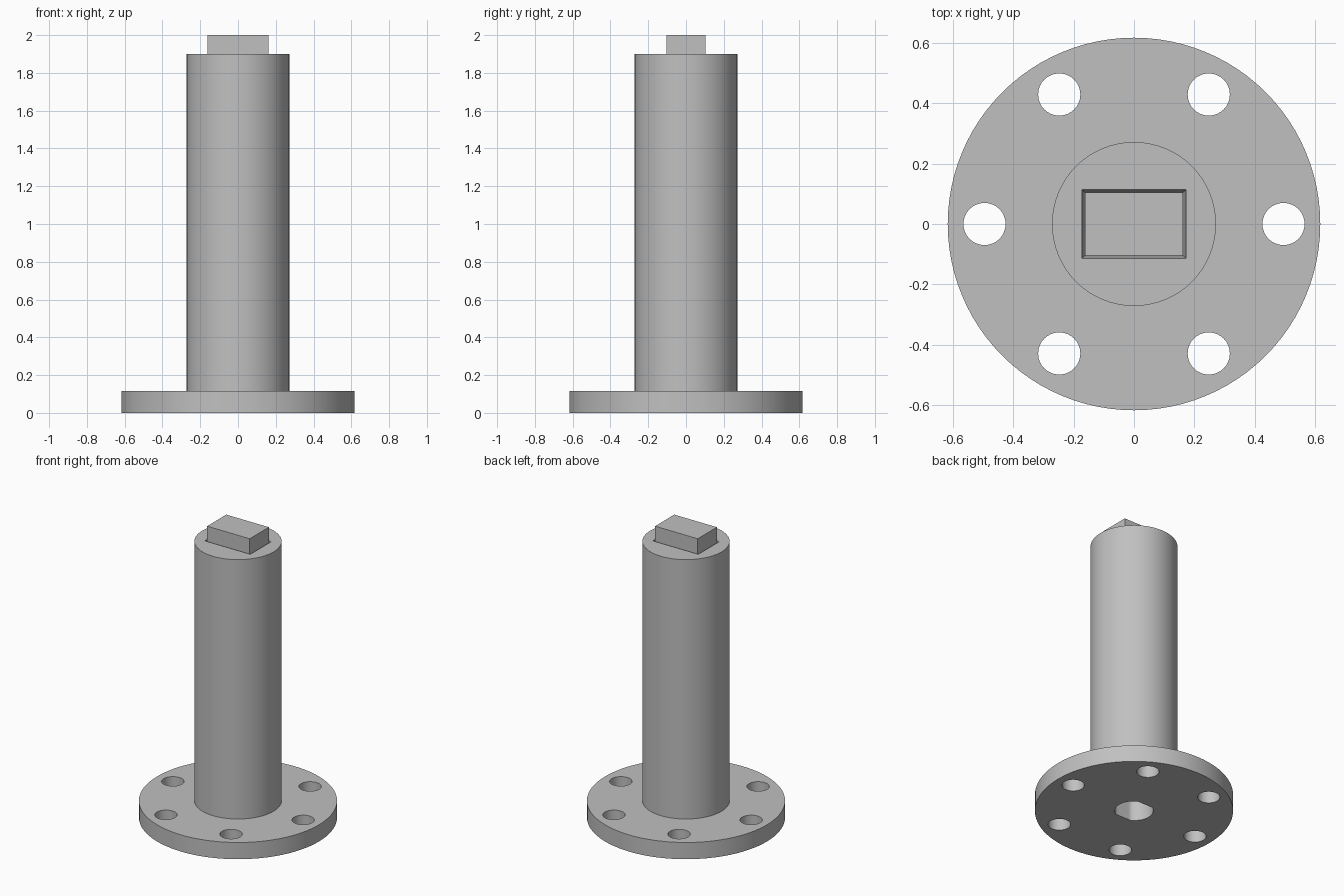
import bpy, bmesh, math
from mathutils import Vector

if "Cube" in bpy.data.objects:
    bpy.data.objects.remove(bpy.data.objects["Cube"], do_unlink=True)

FLANGE_R, FLANGE_H = 0.618, 0.115
COLUMN_R, COLUMN_TOP = 0.272, 1.9
BORE_R, BORE_FLAT, BORE_TOP = 0.12, 0.105, 0.5

grey = bpy.data.materials.new("plain grey")
grey.use_nodes = True
colour = (0.53, 0.53, 0.53, 1)
grey.diffuse_color = colour
grey.node_tree.nodes["Principled BSDF"].inputs["Base Color"].default_value = colour


def circle(radius, sides, cx=0, cy=0):
    return [(cx + radius * math.cos(math.tau * i / sides),
             cy + radius * math.sin(math.tau * i / sides)) for i in range(sides)]


def rectangle(hx, hy):
    return [(-hx, -hy), (hx, -hy), (hx, hy), (-hx, hy)]


def loft(name, lower, z0, upper, z1):
    """Closed solid between two outlines with the same point count."""
    bm = bmesh.new()
    a = [bm.verts.new((x, y, z0)) for x, y in lower]
    b = [bm.verts.new((x, y, z1)) for x, y in upper]
    n = len(a)
    bm.faces.new(a[::-1])
    bm.faces.new(b)
    for i in range(n):
        j = (i + 1) % n
        bm.faces.new((a[i], a[j], b[j], b[i]))
    mesh = bpy.data.meshes.new(name)
    bm.to_mesh(mesh)
    bm.free()
    obj = bpy.data.objects.new(name, mesh)
    bpy.context.collection.objects.link(obj)
    mesh.materials.append(grey)
    return obj


def prism(name, outline, z0, z1):
    return loft(name, outline, z0, outline, z1)


def cut(target, cutters):
    for cutter in cutters:
        cutter.hide_render = True
        mod = target.modifiers.new("cut", "BOOLEAN")
        mod.operation = "DIFFERENCE"
        mod.solver = "EXACT"
        mod.object = cutter
    bpy.context.view_layer.update()
    evaluated = target.evaluated_get(bpy.context.evaluated_depsgraph_get())
    mesh = bpy.data.meshes.new_from_object(evaluated)
    target.modifiers.clear()
    target.data = mesh


def smooth(obj):
    bpy.ops.object.select_all(action="DESELECT")
    obj.select_set(True)
    bpy.context.view_layer.objects.active = obj
    bpy.ops.object.shade_smooth_by_angle(angle=math.radians(30))


# Main solids
flange = prism("flange", circle(FLANGE_R, 96), 0, FLANGE_H)
column = prism("column", circle(COLUMN_R, 64), FLANGE_H, COLUMN_TOP)
block = prism("top_block", rectangle(0.162, 0.104), COLUMN_TOP - 0.12, 2.0)

# Round bore with two flats, open at the underside
flat_sided = [(x, max(-BORE_FLAT, min(BORE_FLAT, y))) for x, y in circle(BORE_R, 48)]
bore = prism("bore_cutter", flat_sided, -0.05, BORE_TOP)

# Ring of bolt holes
bolt_holes = []
for i in range(6):
    a = math.tau * i / 6
    ring = circle(0.07, 32, 0.496 * math.cos(a), 0.496 * math.sin(a))
    bolt_holes.append(prism("bolt_hole_cutter", ring, -0.05, FLANGE_H + 0.05))

# Tapered socket around the block
socket = loft("socket_cutter", rectangle(0.163, 0.105), COLUMN_TOP - 0.1,
              rectangle(0.173, 0.114), COLUMN_TOP + 0.001)

cut(flange, [bore] + bolt_holes)
cut(column, [bore, socket])
for cutter in [bore, socket] + bolt_holes:
    bpy.data.objects.remove(cutter, do_unlink=True)
for part in (flange, column):
    smooth(part)
